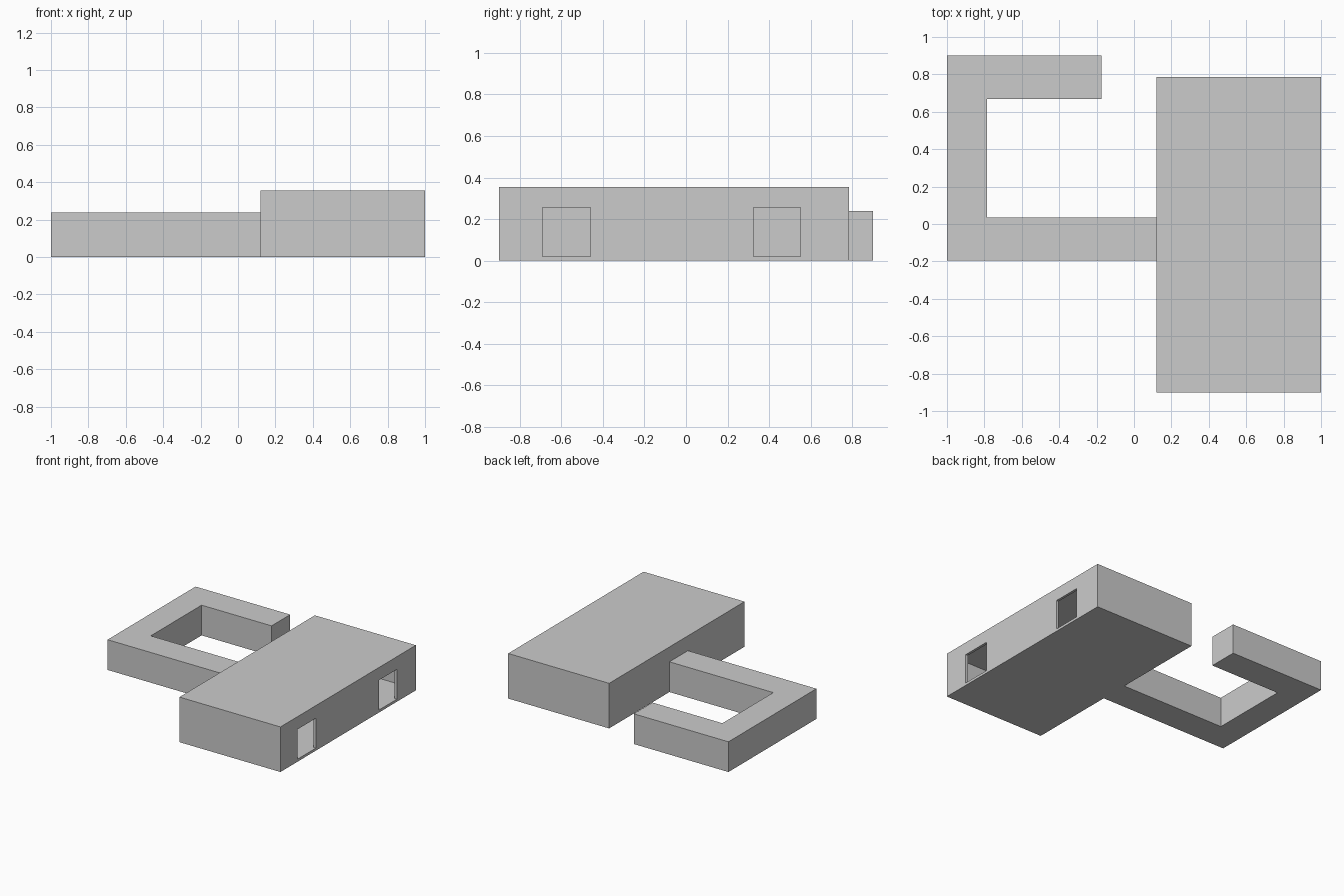
import bpy, bmesh
from mathutils import Vector

if "Cube" in bpy.data.objects:
    bpy.data.objects.remove(bpy.data.objects["Cube"])


def prism(name, pts, z0, z1):
    """Extrude a plan outline from z0 to z1."""
    bm = bmesh.new()
    face = bm.faces.new([bm.verts.new((x, y, z0)) for x, y in pts])
    top = bmesh.ops.extrude_face_region(bm, geom=[face])["geom"]
    verts = [g for g in top if isinstance(g, bmesh.types.BMVert)]
    bmesh.ops.translate(bm, verts=verts, vec=Vector((0, 0, z1 - z0)))
    bmesh.ops.recalc_face_normals(bm, faces=bm.faces)
    mesh = bpy.data.meshes.new(name)
    bm.to_mesh(mesh)
    bm.free()
    ob = bpy.data.objects.new(name, mesh)
    bpy.context.collection.objects.link(ob)
    return ob


def box(name, x0, x1, y0, y1, z0, z1):
    return prism(name, [(x0, y0), (x1, y0), (x1, y1), (x0, y1)], z0, z1)


def cut(target, cutter):
    """Subtract the cutter, apply the result and remove the cutter."""
    cutter.hide_render = True
    mod = target.modifiers.new("cut", 'BOOLEAN')
    mod.operation = 'DIFFERENCE'
    mod.solver = 'EXACT'
    mod.object = cutter
    bpy.context.view_layer.objects.active = target
    bpy.ops.object.modifier_apply(modifier=mod.name)
    bpy.data.objects.remove(cutter)


X0, X1, Y0, Y1, H, T = 0.12, 1.0, -0.9, 0.785, 0.355, 0.02

# Main hall: hollow box with two openings in the right wall
hall = box("main_hall", X0, X1, Y0, Y1, 0, H)
cut(hall, box("room_cutter", X0 + T, X1 - T, Y0 + T, Y1 - T, T, H - T))
for y0, y1 in ((-0.69, -0.46), (0.325, 0.55)):
    cut(hall, box("door_cutter", X1 - 2 * T, X1 + 0.1, y0, y1, T, 0.255))

# Hook-shaped side corridor
prism("side_corridor", [
    (X0, -0.195), (X0, 0.035), (-0.785, 0.035), (-0.785, 0.668),
    (-0.175, 0.668), (-0.175, 0.9), (-1.0, 0.9), (-1.0, -0.195)], 0, 0.238)
